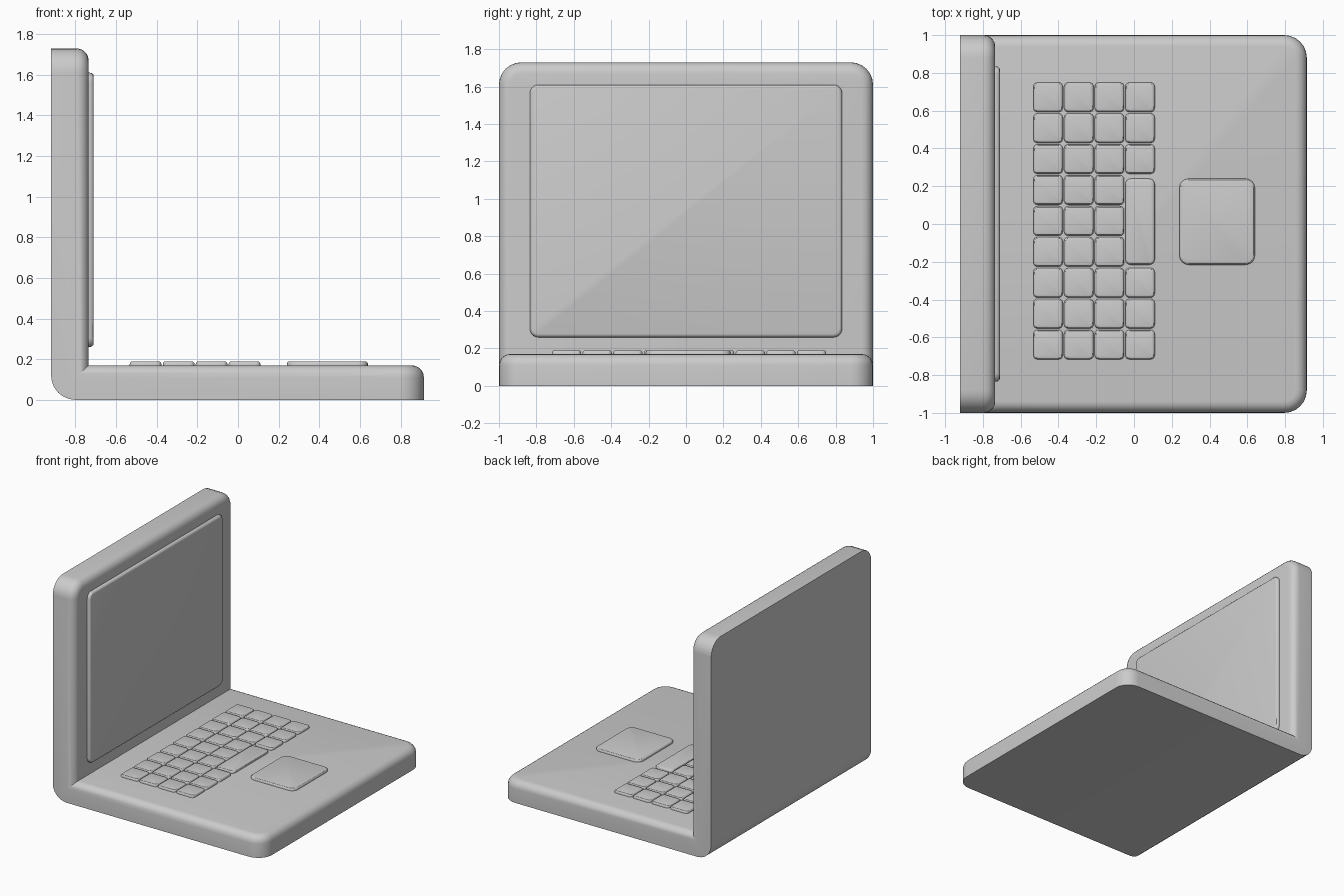
import bpy, bmesh
from mathutils import Vector

if "Cube" in bpy.data.objects:
    bpy.data.objects.remove(bpy.data.objects["Cube"])


def finish(name, bm):
    bmesh.ops.recalc_face_normals(bm, faces=bm.faces)
    mesh = bpy.data.meshes.new(name)
    bm.to_mesh(mesh)
    bm.free()
    ob = bpy.data.objects.new(name, mesh)
    bpy.context.collection.objects.link(ob)
    bpy.ops.object.select_all(action='DESELECT')
    ob.select_set(True)
    bpy.context.view_layer.objects.active = ob
    bpy.ops.object.shade_smooth_by_angle()
    return ob


def bevel(bm, edges, width, segments):
    bmesh.ops.bevel(bm, geom=edges, offset=width, offset_type='OFFSET',
                    segments=segments, profile=0.5, affect='EDGES', clamp_overlap=True)
    bm.normal_update()


def border(bm, is_inside):
    return [e for e in bm.edges if sum(is_inside(f) for f in e.link_faces) == 1]


def plate(name, lo, hi, axis, corner, edge):
    """Slab with rounded corners and a softened rim on its +axis face."""
    lo, hi = Vector(lo), Vector(hi)
    bm = bmesh.new()
    bmesh.ops.create_cube(bm, size=1)
    for v in bm.verts:
        v.co = Vector((v.co[i] + 0.5) * (hi[i] - lo[i]) + lo[i] for i in range(3))
    along = [e for e in bm.edges if abs(e.verts[0].co[axis] - e.verts[1].co[axis]) > 1e-4]
    bevel(bm, along, corner, 4)
    bevel(bm, border(bm, lambda f: f.normal[axis] > 0.9), edge, 3)
    return finish(name, bm)


# Body: L-shaped profile swept across the width
BACK, FRONT, HINGE, DECK, TOP = -0.92, 0.915, -0.735, 0.17, 1.73
profile = [(BACK, 0), (FRONT, 0), (FRONT, DECK), (HINGE, DECK), (HINGE, TOP), (BACK, TOP)]
bm = bmesh.new()
side = bm.faces.new([bm.verts.new((x, -1, z)) for x, z in profile])
ext = bmesh.ops.extrude_face_region(bm, geom=[side])
for g in ext["geom"]:
    if isinstance(g, bmesh.types.BMVert):
        g.co.y = 1
bmesh.ops.recalc_face_normals(bm, faces=bm.faces)

# Rounded outline corners of deck and lid
corners, heel = [], []
for e in bm.edges:
    m, d = (e.verts[0].co + e.verts[1].co) / 2, e.verts[1].co - e.verts[0].co
    if abs(d.z) > 0.1 and abs(m.x - FRONT) < 1e-3:
        corners.append(e)
    elif abs(d.x) > 0.1 and abs(m.z - TOP) < 1e-3:
        corners.append(e)
    elif abs(d.y) > 1 and abs(m.x - BACK) < 1e-3 and abs(m.z) < 1e-3:
        heel.append(e)
bevel(bm, corners + heel, 0.12, 6)


def inner_face(f):
    c = f.calc_center_median()
    return ((f.normal.z > 0.99 and abs(c.z - DECK) < 1e-3)
            or (f.normal.x > 0.99 and abs(c.x - HINGE) < 1e-3))


# Soft rim around deck and screen side
bevel(bm, border(bm, inner_face), 0.06, 5)
finish("laptop_body", bm)

# Screen
plate("screen", (-0.76, -0.835, 0.26), (-0.71, 0.835, 1.61), 0, 0.045, 0.018)

# Keyboard: four columns of nine, space bar replacing the middle of the last
first = None
for col, x in enumerate((-0.455, -0.292, -0.13, 0.032)):
    for row in range(9):
        if col == 3 and 3 <= row <= 5:
            continue
        if first is None:
            first = plate("key", (-0.078, -0.078, 0.15), (0.078, 0.078, 0.19), 2, 0.022, 0.014)
            key = first
        else:
            key = first.copy()
            bpy.context.collection.objects.link(key)
        key.name = f"key_{col}_{row}"
        key.location = (x, 0.671 - 0.1637 * row, 0)
plate("space_bar", (-0.046, -0.216, 0.15), (0.11, 0.24, 0.19), 2, 0.03, 0.014)

# Touchpad
plate("touchpad", (0.24, -0.216, 0.15), (0.64, 0.24, 0.19), 2, 0.05, 0.015)
